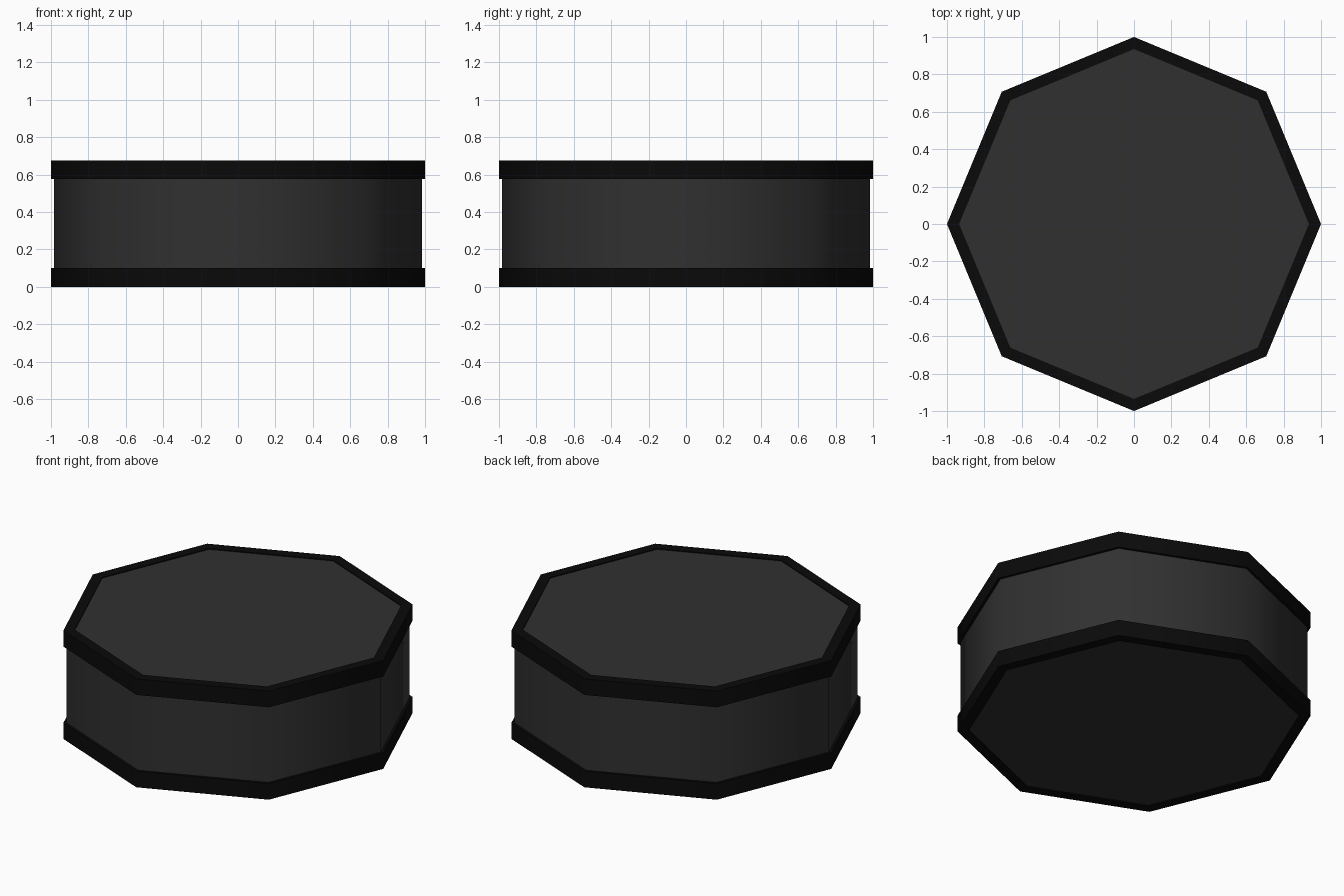
import bpy, bmesh, math

if "Cube" in bpy.data.objects:
    bpy.data.objects.remove(bpy.data.objects["Cube"])

SIDES = 8
HEIGHT = 0.675
RIM_H = 0.1


def material(name, value):
    mat = bpy.data.materials.new(name)
    mat.diffuse_color = (value, value, value, 1)
    mat.use_nodes = True
    mat.node_tree.nodes["Principled BSDF"].inputs["Base Color"].default_value = mat.diffuse_color
    return mat


def octagon_ring(bm, radius, z):
    return [bm.verts.new((radius * math.cos(math.tau * i / SIDES),
                          radius * math.sin(math.tau * i / SIDES), z))
            for i in range(SIDES)]


def octagon_lathe(name, profile, mat, closed, smooth_sides=False):
    """Sweep (radius, z) points round z; open profiles get end caps."""
    bm = bmesh.new()
    rings = [octagon_ring(bm, r, z) for r, z in profile]
    pairs = list(zip(rings, rings[1:]))
    if closed:
        pairs.append((rings[-1], rings[0]))
    else:
        bm.faces.new(rings[0])
        bm.faces.new(rings[-1])
    for a, b in pairs:
        for i in range(SIDES):
            j = (i + 1) % SIDES
            bm.faces.new((a[i], a[j], b[j], b[i]))
    bmesh.ops.recalc_face_normals(bm, faces=bm.faces)
    mesh = bpy.data.meshes.new(name)
    bm.to_mesh(mesh)
    bm.free()
    mesh.materials.append(mat)
    obj = bpy.data.objects.new(name, mesh)
    bpy.context.collection.objects.link(obj)
    if smooth_sides:
        bpy.ops.object.select_all(action='DESELECT')
        obj.select_set(True)
        bpy.context.view_layer.objects.active = obj
        bpy.ops.object.shade_smooth_by_angle(angle=math.radians(60))
    return obj


charcoal = material("charcoal", 0.03)
black = material("black", 0.003)

# Drum body, its end faces set just inside the rims
octagon_lathe("body", [(0.983, 0.006), (0.983, HEIGHT - 0.006)],
              charcoal, closed=False, smooth_sides=True)

# Matching rims round the bottom and top edges
for name, z in (("bottom_rim", 0), ("top_rim", HEIGHT - RIM_H)):
    octagon_lathe(name, [(0.935, z), (1, z), (1, z + RIM_H), (0.935, z + RIM_H)],
                  black, closed=True, smooth_sides=True)
